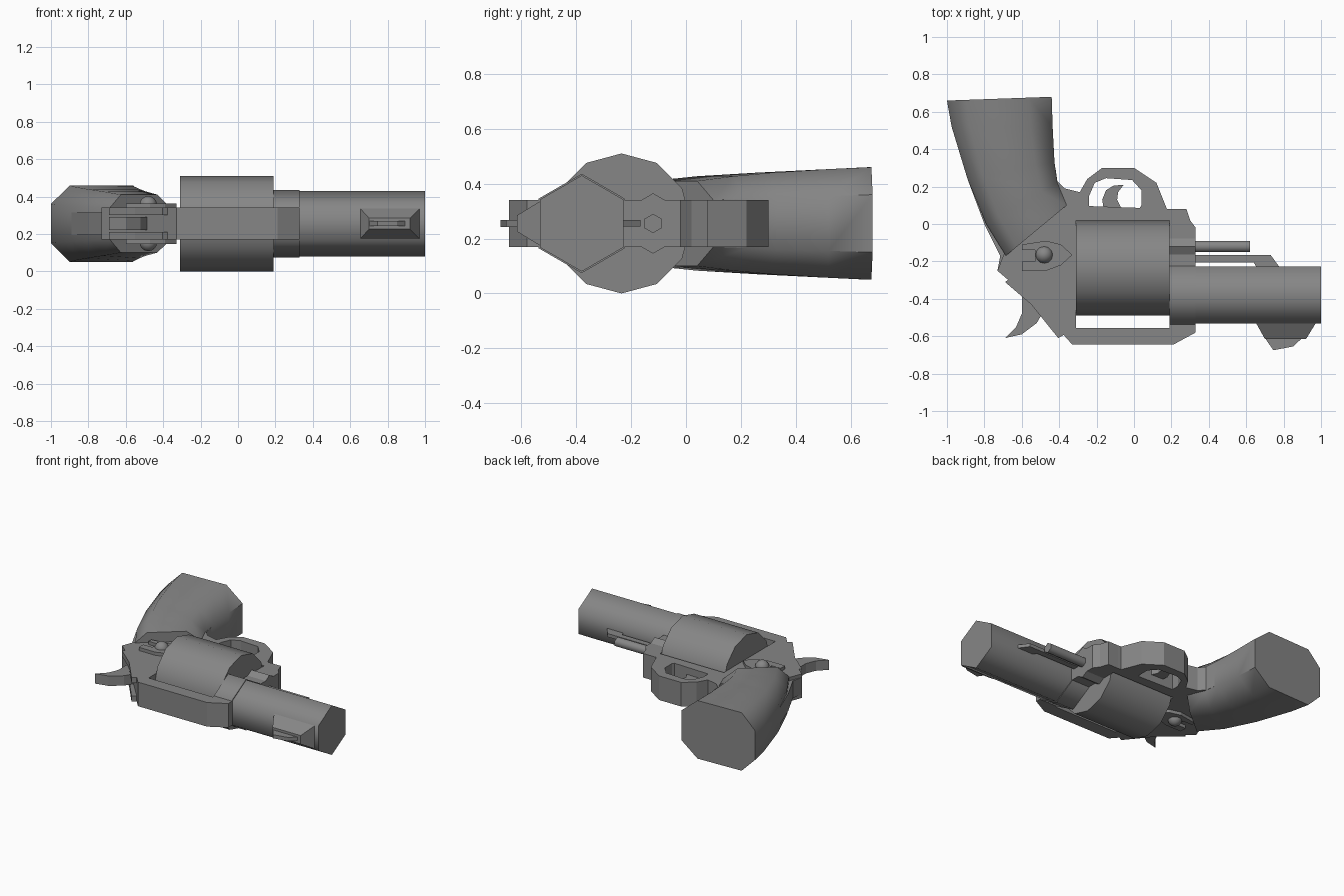
import bpy, bmesh, math
from mathutils import Vector

if "Cube" in bpy.data.objects:
    bpy.data.objects.remove(bpy.data.objects["Cube"], do_unlink=True)

ZC = 0.255  # mid plane of the whole model

steel = bpy.data.materials.new("gunmetal grey")
steel.use_nodes = True
GREY = (0.24, 0.24, 0.24, 1)
steel.diffuse_color = GREY
steel.node_tree.nodes["Principled BSDF"].inputs["Base Color"].default_value = GREY


def finish(name, bm, smooth=None):
    bmesh.ops.recalc_face_normals(bm, faces=bm.faces)
    mesh = bpy.data.meshes.new(name)
    bm.to_mesh(mesh)
    bm.free()
    mesh.materials.append(steel)
    ob = bpy.data.objects.new(name, mesh)
    bpy.context.collection.objects.link(ob)
    if smooth:
        bpy.ops.object.select_all(action='DESELECT')
        ob.select_set(True)
        bpy.context.view_layer.objects.active = ob
        bpy.ops.object.shade_smooth_by_angle(angle=math.radians(smooth))
    return ob


def loft(name, rings, smooth=None):
    """Skin a list of equal closed rings and cap both ends."""
    bm = bmesh.new()
    vs = [[bm.verts.new(p) for p in r] for r in rings]
    n = len(vs[0])
    for a, b in zip(vs, vs[1:]):
        for i in range(n):
            j = (i + 1) % n
            bm.faces.new((a[i], a[j], b[j], b[i]))
    bm.faces.new(vs[0])
    bm.faces.new(vs[-1])
    return finish(name, bm, smooth)


def plate(name, pts, half, z=ZC, smooth=None):
    """Extrude an outline in x, y symmetrically about height z."""
    return loft(name, [[(x, y, z + s * half) for x, y in pts] for s in (-1, 1)], smooth)


def prism(name, x0, x1, y, r, sides, smooth=65):
    """Polygonal bar along x with a corner pointing up."""
    ang = [2 * math.pi * i / sides for i in range(sides)]
    return loft(name, [[(x, y + r * math.sin(a), ZC + r * math.cos(a)) for a in ang]
                       for x in (x0, x1)], smooth)


# Barrel, shroud, drum and ejector rod
prism("barrel", 0.19, 1.0, -0.38, 0.175, 6)
prism("barrel_shroud", 0.19, 0.33, -0.38, 0.181, 6)
prism("drum", -0.31, 0.19, -0.235, 0.255, 12)
prism("ejector_rod", 0.30, 0.62, -0.12, 0.035, 6)
prism("ejector_collar", 0.19, 0.33, -0.12, 0.11, 6, 20)

# Frame
plate("top_strap", [(-0.33, -0.645), (0.21, -0.645), (0.33, -0.58), (0.33, -0.50),
                    (0.19, -0.50), (0.19, -0.555), (-0.31, -0.555), (-0.36, -0.58)], 0.085)
plate("front_frame", [(0.19, -0.55), (0.33, -0.55), (0.33, -0.02), (0.30, 0.02),
                      (0.28, 0.08), (0.19, 0.08)], 0.085)
plate("lower_bar", [(-0.36, 0.02), (0.20, 0.02), (0.20, 0.08), (-0.36, 0.10)], 0.085)
plate("rear_frame", [(-0.73, -0.25), (-0.52, -0.43), (-0.33, -0.645), (-0.31, -0.60),
                     (-0.31, 0.02), (-0.36, 0.10), (-0.45, 0.10), (-0.68, -0.12)], 0.085)
plate("back_strap", [(-0.73, -0.25), (-0.65, -0.25), (-0.65, -0.10), (-0.85, 0.20),
                     (-0.89, 0.24), (-0.80, 0.0), (-0.715, -0.17)], 0.06)
for s, side in ((-1, "lower"), (1, "upper")):
    plate(side + "_hammer_cheek", [(-0.69, -0.31), (-0.55, -0.43), (-0.405, -0.61),
                                   (-0.37, -0.59), (-0.33, -0.60), (-0.60, -0.25)],
          0.02, ZC + s * 0.065)
    # Pointed side boss with its round pin
    plate(side + "_side_boss", [(-0.60, -0.25), (-0.47, -0.25), (-0.39, -0.22), (-0.33, -0.165),
                                (-0.39, -0.11), (-0.47, -0.09), (-0.60, -0.11), (-0.60, -0.14),
                                (-0.53, -0.14), (-0.53, -0.20), (-0.60, -0.20)],
          0.015, ZC + s * 0.093)
    bm = bmesh.new()
    bmesh.ops.create_uvsphere(bm, u_segments=12, v_segments=8, radius=0.047)
    bmesh.ops.translate(bm, verts=bm.verts, vec=(-0.48, -0.165, ZC + s * 0.10))
    finish(side + "_pin", bm, 60)

# Hammer
plate("hammer", [(-0.69, -0.61), (-0.60, -0.59), (-0.52, -0.53), (-0.48, -0.46),
                 (-0.44, -0.40), (-0.60, -0.34), (-0.60, -0.48), (-0.63, -0.55)], 0.035)

# Trigger guard and trigger
plate("trigger_guard", [(-0.46, 0.06), (-0.42, 0.30), (-0.41, 0.23), (-0.37, 0.19),
                        (-0.29, 0.17), (-0.25, 0.24), (-0.17, 0.30), (0.0, 0.30),
                        (0.12, 0.22), (0.18, 0.07), (0.02, 0.07), (0.04, 0.10),
                        (0.04, 0.18), (-0.01, 0.235), (-0.15, 0.245), (-0.21, 0.22),
                        (-0.24, 0.15), (-0.24, 0.06)], 0.085)
plate("trigger", [(-0.16, 0.07), (-0.17, 0.13), (-0.15, 0.18), (-0.11, 0.205),
                  (-0.055, 0.21), (-0.085, 0.17), (-0.09, 0.13), (-0.06, 0.07)], 0.035)

# Lug under the barrel
plate("ejector_lug", [(0.32, -0.205), (0.32, -0.165), (0.73, -0.165), (0.785, -0.24),
                      (0.66, -0.24), (0.64, -0.205)], 0.012)

# Front sight: tapered ramp with a thin blade
loft("sight_ramp", [[(x, y, ZC + s * h) for x, s in ((a, -1), (b, -1), (b, 1), (a, 1))]
                    for a, b, y, h in ((0.65, 0.975, -0.525, 0.085), (0.70, 0.92, -0.615, 0.03))])
plate("sight_blade", [(0.68, -0.58), (0.745, -0.675), (0.85, -0.655), (0.91, -0.60)], 0.013)

# Grip: octagonal sections from the frame to the butt
sections = [((-0.685, -0.17), (-0.36, 0.10), 0.155, 0.085),
            ((-0.79, 0.0), (-0.41, 0.22), 0.172, 0.09),
            ((-0.89, 0.24), (-0.425, 0.33), 0.185, 0.095),
            ((-0.975, 0.52), (-0.435, 0.52), 0.198, 0.10),
            ((-1.0, 0.66), (-0.44, 0.68), 0.205, 0.105)]
rings = []
for back, front, h, f in sections:
    b, d = Vector((*back, ZC)), Vector((*front, ZC)) - Vector((*back, ZC))
    rings.append([b + d * u + Vector((0, 0, z)) for u, z in (
        (0, -f), (0.18, -h), (0.78, -h), (1, -f), (1, f), (0.78, h), (0.18, h), (0, f))])
loft("grip", rings, 50)
